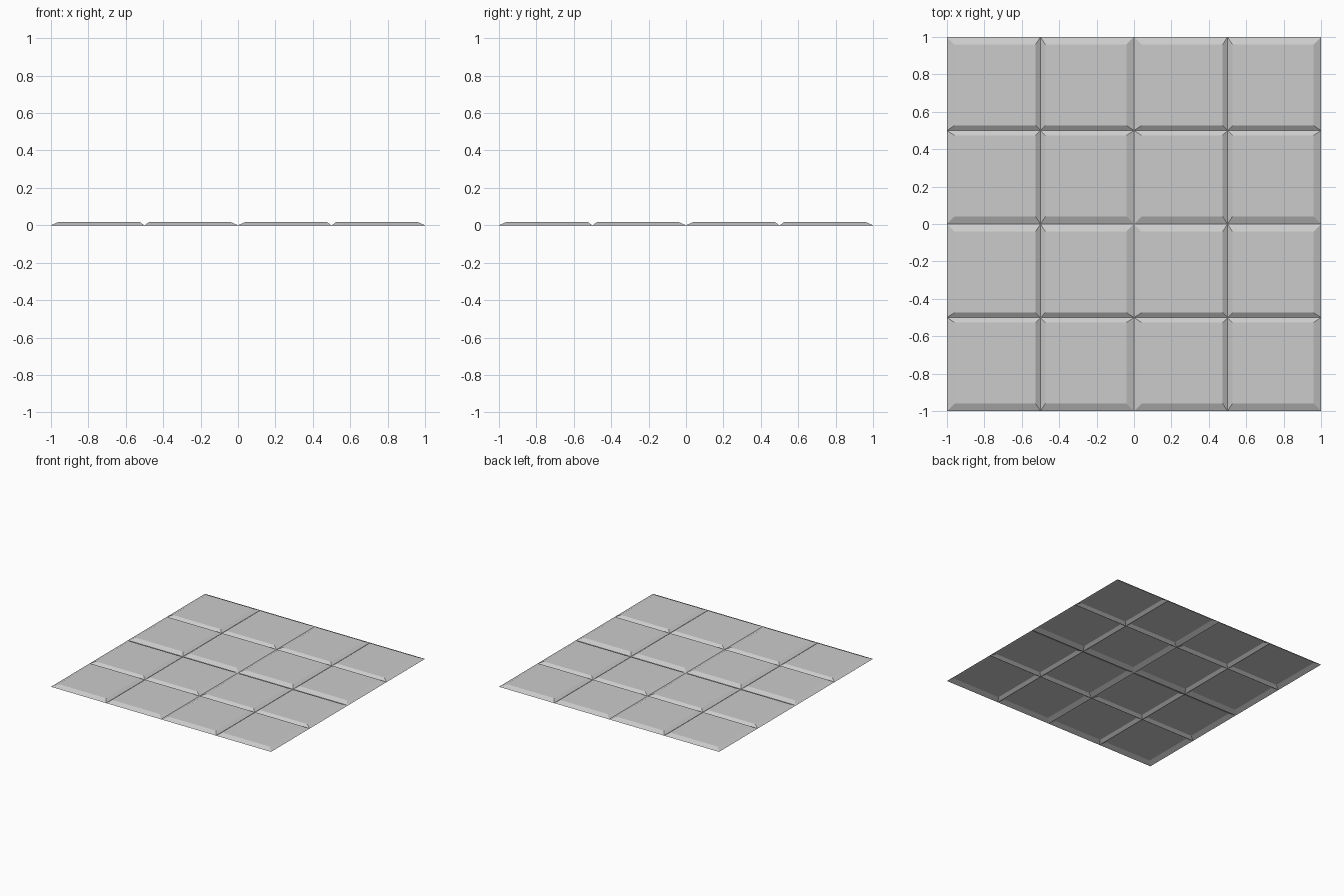
import bpy, bmesh

if "Cube" in bpy.data.objects:
    bpy.data.objects.remove(bpy.data.objects["Cube"])

H = 0.018      # tile height
# cross-section stations of one panel: outer bevel, tile, groove, tile, outer bevel
XS = [-0.5, -0.46, -0.026, 0.0, 0.026, 0.46, 0.5]
HS = [0, H, H, 0.0, H, H, 0]


def floor_panel(name, cx, cy):
    """Open-bottomed sheet of 2 x 2 bevelled tiles."""
    bm = bmesh.new()
    n = len(XS)
    v = [[bm.verts.new((XS[i], XS[j], min(HS[i], HS[j]))) for j in range(n)]
         for i in range(n)]
    for i in range(n - 1):
        for j in range(n - 1):
            q = [v[i][j], v[i + 1][j], v[i + 1][j + 1], v[i][j + 1]]
            ei, ej = i in (0, n - 2), j in (0, n - 2)
            gi, gj = i in (2, 3), j in (2, 3)
            if (ei and ej) or ((ei or gi) and (ej or gj)):
                # mitre the corner along the diagonal through the raised vertex
                k = max(range(4), key=lambda a: q[a].co.z)
                a, b, c, d = q[k:] + q[:k]
                bm.faces.new((a, b, c))
                bm.faces.new((a, c, d))
            else:
                bm.faces.new(q)
    mesh = bpy.data.meshes.new(name)
    bm.to_mesh(mesh)
    bm.free()
    ob = bpy.data.objects.new(name, mesh)
    ob.location = (cx, cy, 0)
    bpy.context.collection.objects.link(ob)


# four panels side by side
for a, x in (("left", -0.5), ("right", 0.5)):
    for b, y in (("front", -0.5), ("back", 0.5)):
        floor_panel(f"floor_panel_{b}_{a}", x, y)
